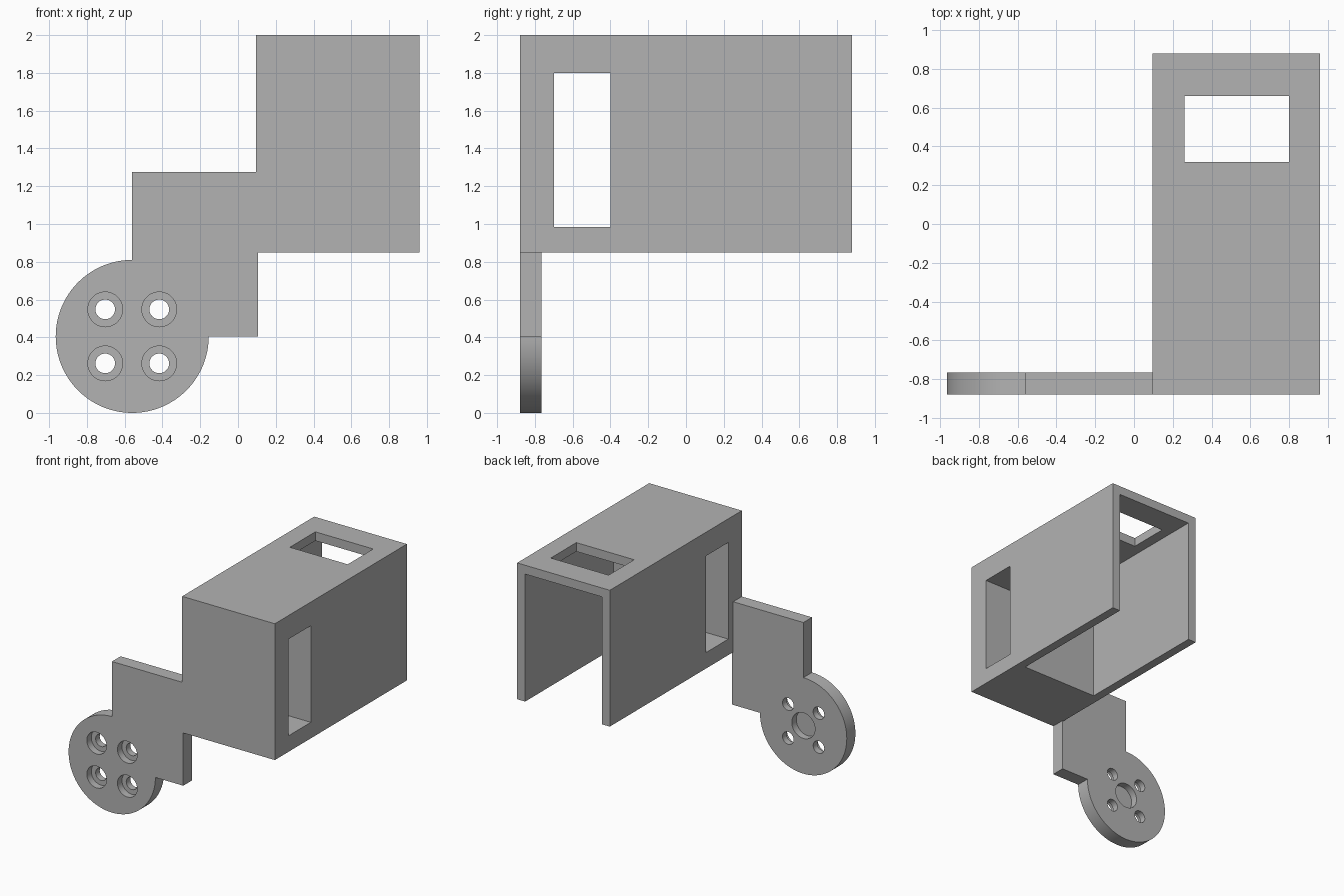
import bpy
import math

default = bpy.data.objects.get("Cube")
if default:
    bpy.data.objects.remove(default, do_unlink=True)

grey = bpy.data.materials.new("plain grey")
grey.use_nodes = True
colour = (0.45, 0.45, 0.45, 1)
grey.diffuse_color = colour
grey.node_tree.nodes["Principled BSDF"].inputs["Base Color"].default_value = colour


def box(name, x, y, z):
    """Box from (min, max) pairs."""
    bpy.ops.mesh.primitive_cube_add(size=1)
    ob = bpy.context.object
    ob.name = name
    ob.location = [(a + b) / 2 for a, b in (x, y, z)]
    ob.scale = [b - a for a, b in (x, y, z)]
    bpy.ops.object.transform_apply(location=True, scale=True)
    ob.data.materials.append(grey)
    return ob


def disc(name, x, z, radius, y, sides=48):
    """Cylinder lying along y."""
    bpy.ops.mesh.primitive_cylinder_add(
        vertices=sides, radius=radius, depth=y[1] - y[0],
        location=(x, (y[0] + y[1]) / 2, z), rotation=(math.pi / 2, 0, 0))
    ob = bpy.context.object
    ob.name = name
    bpy.ops.object.transform_apply(location=True, rotation=True)
    ob.data.materials.append(grey)
    return ob


def combine(target, tool, operation):
    """Apply a boolean, then drop the tool."""
    mod = target.modifiers.new(operation.lower(), "BOOLEAN")
    mod.operation = operation
    mod.solver = "EXACT"
    mod.object = tool
    bpy.context.view_layer.objects.active = target
    bpy.ops.object.modifier_apply(modifier=mod.name)
    bpy.data.objects.remove(tool, do_unlink=True)


FRONT, BACK, PLATE_BACK = -0.88, 0.88, -0.765
CX, CZ = -0.56, 0.405

# Housing, open below and behind, with a solid block at the front
bracket = box("bracket", (0.095, 0.96), (FRONT, BACK), (0.85, 2))
combine(bracket, box("cavity", (0.17, 0.885), (-0.3, 1), (0.7, 1.925)), "DIFFERENCE")

# Side slot through the block and top window
combine(bracket, box("side_slot", (0, 1.1), (-0.7, -0.4), (0.985, 1.8)), "DIFFERENCE")
combine(bracket, box("top_window", (0.26, 0.8), (0.32, 0.66), (1.8, 2.1)), "DIFFERENCE")

# Arm plate and round flange, flush with the front
combine(bracket, box("arm", (CX, 0.105), (FRONT, PLATE_BACK), (CZ, 1.275)), "UNION")
combine(bracket, disc("flange", CX, CZ, 0.405, (FRONT, PLATE_BACK), 128), "UNION")

# Four counterbored screw holes
for sx in (-1, 1):
    for sz in (-1, 1):
        x, z = CX + sx * 0.143, CZ + sz * 0.143
        combine(bracket, disc("hole", x, z, 0.052, (-1, -0.7)), "DIFFERENCE")
        combine(bracket, disc("counterbore", x, z, 0.092, (-1, FRONT + 0.06)), "DIFFERENCE")

# Shallow hub pocket on the back of the flange
combine(bracket, disc("pocket", CX, CZ, 0.108, (PLATE_BACK - 0.06, -0.7)), "DIFFERENCE")

# Smooth the round walls only
bpy.ops.object.select_all(action="DESELECT")
bracket.select_set(True)
bpy.context.view_layer.objects.active = bracket
bpy.ops.object.shade_smooth_by_angle(angle=math.radians(30))
